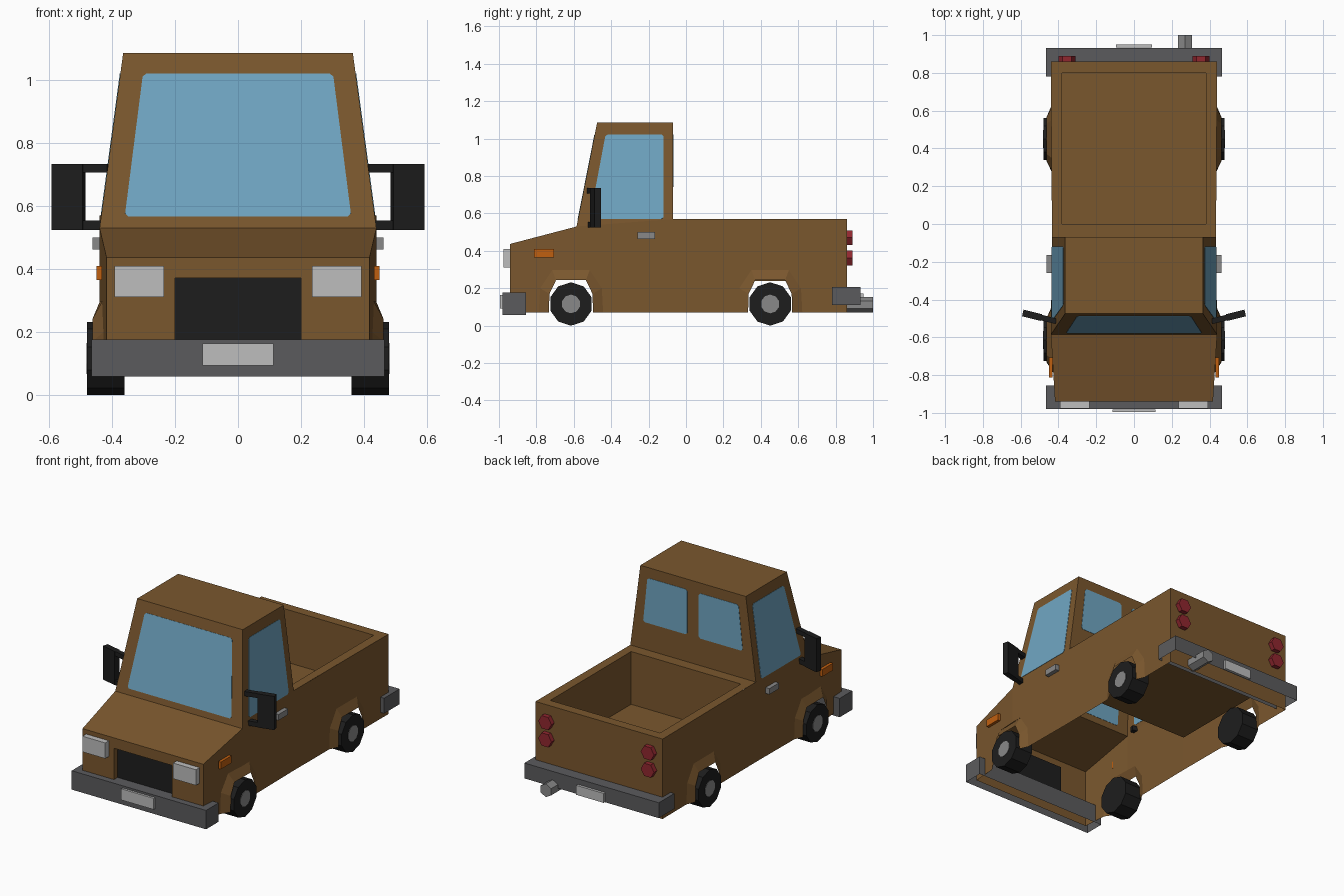
import bpy, bmesh, math
from mathutils import Vector, Matrix

cube = bpy.data.objects.get("Cube")
if cube:
    bpy.data.objects.remove(cube, do_unlink=True)


def material(name, r, g, b):
    m = bpy.data.materials.new(name)
    m.use_nodes = True
    m.diffuse_color = (r, g, b, 1)
    m.node_tree.nodes["Principled BSDF"].inputs["Base Color"].default_value = (r, g, b, 1)
    return m


BROWN = material("brown paint", .195, .095, .027)
GLASS = material("blue glass", .16, .38, .54)
BLACK = material("black rubber", .0125, .0125, .0125)
STEEL = material("dark grey bumper", .105, .105, .11)
SILVER = material("light silver", .51, .51, .51)
GREY = material("mid grey metal", .25, .25, .25)
RED = material("red lamp", .28, .02, .028)
ORANGE = material("orange lamp", .53, .115, .005)


def finish(bm, name, *mats):
    mesh = bpy.data.meshes.new(name)
    bm.to_mesh(mesh)
    bm.free()
    for m in mats:
        mesh.materials.append(m)
    obj = bpy.data.objects.new(name, mesh)
    bpy.context.collection.objects.link(obj)
    return obj


def add_box(bm, lo, hi):
    lo, hi = Vector(lo), Vector(hi)
    size = hi - lo
    mat = Matrix.Translation((lo + hi) / 2) @ Matrix.Diagonal((*[abs(c) for c in size], 1))
    bmesh.ops.create_cube(bm, size=1, matrix=mat)


def boxes(name, mat, *pairs):
    bm = bmesh.new()
    for lo, hi in pairs:
        add_box(bm, lo, hi)
    return finish(bm, name, mat)


def cylinder(name, mat, center, radius, depth, sides, rot):
    bm = bmesh.new()
    bmesh.ops.create_cone(bm, cap_ends=True, segments=sides, radius1=radius, radius2=radius,
                          depth=depth, matrix=Matrix.Translation(center) @ rot)
    return finish(bm, name, mat)


def pane(name, corners, cut=.011, half=.002):
    # Thin glass plate with clipped corners, lying across the body panel
    pts = [Vector(c) for c in corners]
    n = (pts[1] - pts[0]).cross(pts[2] - pts[0]).normalized() * half
    ring = []
    for i, p in enumerate(pts):
        for q in (pts[i - 1], pts[(i + 1) % len(pts)]):
            ring.append(p + (q - p).normalized() * cut)
    bm = bmesh.new()
    a = [bm.verts.new(p + n) for p in ring]
    b = [bm.verts.new(p - n) for p in ring]
    bm.faces.new(a)
    bm.faces.new(b[::-1])
    for i in range(len(a)):
        bm.faces.new((a[i - 1], b[i - 1], b[i], a[i]))
    return finish(bm, name, GLASS)


def lerp(table, y):
    for (y0, v0), (y1, v1) in zip(table, table[1:]):
        if y <= y1:
            return v0 + (v1 - v0) * (y - y0) / (y1 - y0)
    return table[-1][1]


# Key body measurements
FRONT, COWL, CAB, REAR = -.94, -.585, -.07, .86
LOW, NOSE, BELT, RIM, ROOF = .07, .437, .53, .57, 1.087
AXLES = (-.615, .45)
width = [(FRONT, .418), (COWL, .44), (CAB, .4346), (REAR, .44)]
top = [(FRONT, NOSE), (COWL, BELT), (CAB, RIM), (REAR, RIM)]
arch_out = [(-.172, LOW), (-.165, .2), (-.1, .297), (.1, .297), (.165, .2), (.172, LOW)]
arch_in = [(-.118, LOW), (-.115, .17), (-.08, .243), (.08, .243), (.115, .17), (.118, LOW)]
bottom = [(FRONT, LOW)] + [(c + y, z) for c in AXLES for y, z in arch_out] + [(REAR, LOW)]

body = bmesh.new()


def face(pts, out, mat=0):
    f = body.faces.new([body.verts.new(p) for p in pts])
    f.normal_update()
    if f.normal.dot(Vector(out)) < 0:
        f.normal_flip()
    f.material_index = mat


def span(y0, z0, w0, y1, z1, w1, out):
    # Symmetric panel running across the body
    face([(-w0, y0, z0), (w0, y0, z0), (w1, y1, z1), (-w1, y1, z1)], out)


# Hood, windscreen panel, roof, cab back, tailgate
wn, wc, wb, wr, wt = .418, .44, .4346, .365, .44
span(FRONT, NOSE, wn, COWL, BELT, wc, (0, 0, 1))
span(COWL, BELT, wc, -.475, ROOF, wr, (0, -1, 0))
span(-.475, ROOF, wr, CAB, ROOF, wr, (0, 0, 1))
span(CAB, RIM, wb, CAB, ROOF, wr, (0, 1, 0))
span(REAR, LOW, wt, REAR, RIM, wt, (0, 1, 0))

# Nose panel around a recessed grille
GX, G0, G1, GY = .2, .17, .372, -.905
span(FRONT, G1, GX, FRONT, NOSE, GX, (0, -1, 0))
span(FRONT, LOW, GX, FRONT, G0, GX, (0, -1, 0))
span(FRONT, G1, GX, GY, G1, GX, (0, 0, -1))
span(FRONT, G0, GX, GY, G0, GX, (0, 0, 1))
face([(-GX, GY, G0), (GX, GY, G0), (GX, GY, G1), (-GX, GY, G1)], (0, -1, 0), 1)

# Cargo bed: rim, inner walls and floor
BX, B0, B1, BZ = .38, 0, .8, .24
span(CAB, RIM, wb, B0, RIM, wb, (0, 0, 1))
span(B1, RIM, wt, REAR, RIM, wt, (0, 0, 1))
span(B0, BZ, BX, B0, RIM, BX, (0, 1, 0))
span(B1, BZ, BX, B1, RIM, BX, (0, -1, 0))
span(B0, BZ, BX, B1, BZ, BX, (0, 0, 1))

ys = sorted({y for y, _ in bottom + top})
for s in (1, -1):
    out = (s, 0, 0)
    face([(s * GX, FRONT, LOW), (s * wn, FRONT, LOW), (s * wn, FRONT, NOSE), (s * GX, FRONT, NOSE)], (0, -1, 0))
    face([(s * GX, FRONT, G0), (s * GX, GY, G0), (s * GX, GY, G1), (s * GX, FRONT, G1)], (-s, 0, 0))
    face([(s * BX, B0, RIM), (s * wb, B0, RIM), (s * wt, B1, RIM), (s * BX, B1, RIM)], (0, 0, 1))
    face([(s * BX, B0, BZ), (s * BX, B1, BZ), (s * BX, B1, RIM), (s * BX, B0, RIM)], (-s, 0, 0))
    # Cab side
    face([(s * wc, COWL, BELT), (s * wr, -.475, ROOF), (s * wr, CAB, ROOF), (s * wb, CAB, RIM)], out)
    # Lower side, in strips over the wheel openings
    for a, b in zip(ys, ys[1:]):
        xa, xb = s * lerp(width, a), s * lerp(width, b)
        face([(xa, a, lerp(bottom, a)), (xb, b, lerp(bottom, b)), (xb, b, lerp(top, b)), (xa, a, lerp(top, a))], out)
    # Flared wheel arches
    for c in AXLES:
        rings = list(zip(arch_out, arch_in))
        for (o0, i0), (o1, i1) in zip(rings, rings[1:]):
            face([(s * lerp(width, c + o0[0]), c + o0[0], o0[1]), (s * lerp(width, c + o1[0]), c + o1[0], o1[1]),
                  (s * .462, c + i1[0], i1[1]), (s * .462, c + i0[0], i0[1])], out)
bmesh.ops.remove_doubles(body, verts=body.verts, dist=.0005)
finish(body, "truck_body", BROWN, BLACK)


# Windows
def screen_y(z):
    return COWL + (z - BELT) * (-.475 - COWL) / (ROOF - BELT)


def side_x(z):
    return wc + (z - BELT) * (wr - wc) / (ROOF - BELT)


lo, hi = .567, 1.022
pane("windscreen", [(-.36, screen_y(lo), lo), (.36, screen_y(lo), lo),
                    (.302, screen_y(hi), hi), (-.302, screen_y(hi), hi)])
for s, side in ((1, "left"), (-1, "right")):
    pane(side + "_window", [(s * side_x(z), y, z) for y, z in ((-.515, .57), (-.12, .57), (-.12, hi), (-.43, hi))])
    pane(side + "_rear_window", [(s * .04, CAB, .74), (s * .345, CAB, .74), (s * .315, CAB, hi), (s * .04, CAB, hi)])

# Wheels, lamps, handles and mirrors on each side
along_x = Matrix.Rotation(math.pi / 2, 4, 'Y')
along_y = Matrix.Rotation(math.pi / 2, 4, 'X')
wheel_turn = along_x @ Matrix.Rotation(math.pi / 2, 4, 'Z')
hex_turn = along_y @ Matrix.Rotation(math.pi / 2, 4, 'Z')
for s, side in ((1, "left"), (-1, "right")):
    for c, end in zip(AXLES, ("front", "rear")):
        spot = f"{side}_{end}"
        cylinder(spot + "_tyre", BLACK, (s * .42, c, .116), .116, .12, 10, wheel_turn)
        cylinder(spot + "_hub", GREY, (s * .48, c, .116), .05, .004, 10, wheel_turn)
    boxes(side + "_headlight", SILVER, ((s * .235, -.977, .312), (s * .393, FRONT - .001, .41)))
    boxes(side + "_side_marker", ORANGE, ((s * .432, -.812, .365), (s * .45, -.706, .41)))
    boxes(side + "_door_handle", GREY, ((s * .43, -.26, .463), (s * .462, -.165, .5)))
    for z, level in ((.362, "lower"), (.47, "upper")):
        cylinder(f"{side}_{level}_tail_lamp", RED, (s * .355, .874, z), .046, .03, 6, hex_turn)
    mirror = boxes(side + "_mirror", BLACK,
                   ((s * .08, -.018, 0), (s * .182, .018, .21)),
                   ((0, -.015, .182), (s * .085, .015, .21)),
                   ((0, -.015, 0), (s * .085, .015, .03)))
    mirror.location = (s * .412, -.515, .525)
    mirror.rotation_euler.z = s * math.radians(14)

# Bumpers: hollow bars passing round the body, open underneath
for name, y0, y1, z0, z1 in (("front_bumper", -.98, -.855, .058, .176),
                             ("rear_bumper", .78, .933, .11, .206)):
    bm = bmesh.new()
    add_box(bm, (-.465, y0, z0), (.465, y1, z1))
    bm.normal_update()
    bmesh.ops.delete(bm, geom=[f for f in bm.faces if f.normal.z < -.5], context='FACES')
    finish(bm, name, STEEL)

# Blank plates and exhaust
boxes("front_plate", SILVER, ((-.113, -.995, .093), (.113, -.981, .163)))
boxes("rear_plate", SILVER, ((-.095, .934, .113), (.095, .95, .172)))
cylinder("exhaust_pipe", GREY, (.27, .925, .112), .042, .15, 6, along_y)
